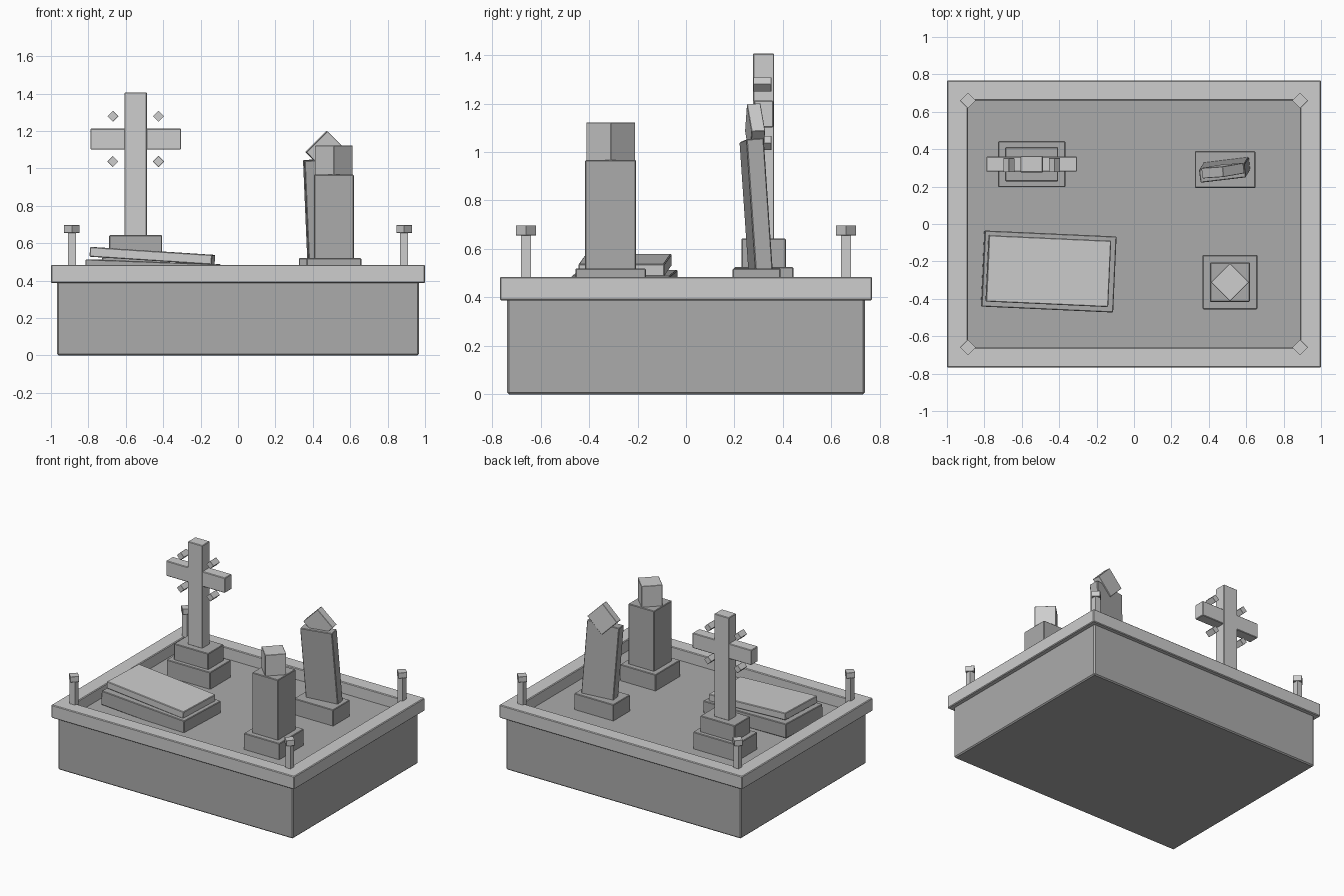
import bpy, bmesh, math

if "Cube" in bpy.data.objects:
    bpy.data.objects.remove(bpy.data.objects["Cube"])


def material(name, value):
    m = bpy.data.materials.new(name)
    m.diffuse_color = (value, value, value, 1)
    m.use_nodes = True
    m.node_tree.nodes["Principled BSDF"].inputs["Base Color"].default_value = m.diffuse_color
    return m


PALE = material("pale_stone", 0.61)
DARK = material("dark_stone", 0.41)


def finish(name, bm, mat, bevel):
    me = bpy.data.meshes.new(name)
    bm.to_mesh(me)
    bm.free()
    me.materials.append(mat)
    ob = bpy.data.objects.new(name, me)
    bpy.context.collection.objects.link(ob)
    if bevel:
        mod = ob.modifiers.new("worn_edges", 'BEVEL')
        mod.width = bevel
        mod.segments = 1
    return ob


def block(name, centre, size, mat, rot=(0, 0, 0), bevel=0.004):
    """Box with a thin chamfer, turned about y, then x, then z."""
    bm = bmesh.new()
    bmesh.ops.create_cube(bm, size=1)
    bmesh.ops.scale(bm, vec=size, verts=bm.verts)
    ob = finish(name, bm, mat, bevel)
    ob.location = centre
    ob.rotation_mode = 'YXZ'
    ob.rotation_euler = [math.radians(a) for a in rot]
    return ob


def upright(name, x, y, w, d, z0, z1, mat, turn=0, bevel=0.004):
    """Standing block given by its footprint and its bottom and top heights."""
    return block(name, (x, y, (z0 + z1) / 2), (w, d, z1 - z0), mat, (0, 0, turn), bevel)


# Raised plot
upright("plot_base", 0, 0, 1.935, 1.475, 0, 0.40, DARK, bevel=0.008)

# Kerb: a rectangular ring around the plot
bm = bmesh.new()
rings = []
for hx, hy, z in ((1, 0.768, 0.388), (1, 0.768, 0.485),
                  (0.888, 0.66, 0.485), (0.888, 0.66, 0.388)):
    rings.append([bm.verts.new((sx * hx, sy * hy, z))
                  for sx, sy in ((-1, -1), (1, -1), (1, 1), (-1, 1))])
for i in range(4):
    a, b = rings[i], rings[(i + 1) % 4]
    for j in range(4):
        k = (j + 1) % 4
        bm.faces.new((a[j], a[k], b[k], b[j]))
bmesh.ops.recalc_face_normals(bm, faces=bm.faces)
finish("kerb", bm, PALE, 0.005)

# Corner posts with turned caps
for sx in (-1, 1):
    for sy in (-1, 1):
        x, y = sx * 0.888, sy * 0.66
        upright("corner_post", x, y, 0.043, 0.043, 0.40, 0.66, PALE, bevel=0)
        upright("corner_post_cap", x, y, 0.06, 0.06, 0.656, 0.697, PALE, 45, 0.001)

# Cross monument
CX, CY = -0.547, 0.32
upright("cross_plinth", CX, CY, 0.36, 0.245, 0.39, 0.525, DARK)
upright("cross_step", CX, CY, 0.283, 0.183, 0.52, 0.643, DARK)
upright("cross_shaft", CX, CY, 0.12, 0.088, 0.64, 1.407, PALE)
block("cross_arm", (CX, CY, 1.157), (0.485, 0.08, 0.112), PALE)
for sx in (-1, 1):
    for sz in (-1, 1):
        block("cross_ornament", (CX + sx * 0.122, CY - 0.005, 1.158 + sz * 0.121),
              (0.042, 0.074, 0.042), PALE, (0, 45, 0), 0.001)

# Pillar monument
PX, PY = 0.513, -0.311
upright("pillar_plinth", PX, PY, 0.293, 0.29, 0.39, 0.52, DARK)
upright("pillar_shaft", PX, PY, 0.213, 0.21, 0.515, 0.967, DARK)
upright("pillar_cap", PX, PY, 0.144, 0.144, 0.96, 1.122, PALE, 45, 0.002)

# Leaning headstone with a diamond top
upright("headstone_plinth", 0.487, 0.291, 0.323, 0.197, 0.39, 0.52, DARK)
block("headstone", (0.485, 0.29, 0.765), (0.245, 0.072, 0.57), DARK, (3.6, -2.9, 7))
block("headstone_top", (0.475, 0.285, 1.087), (0.16, 0.056, 0.16), PALE, (3, 45, 7), 0.002)

# Sunken ledger grave
block("ledger_base", (-0.456, -0.254, 0.449), (0.705, 0.407, 0.105), DARK, (0, 2.1, -2.6))
block("ledger_slab", (-0.458, -0.252, 0.533), (0.655, 0.355, 0.052), PALE, (0, 3.7, -2.6))
